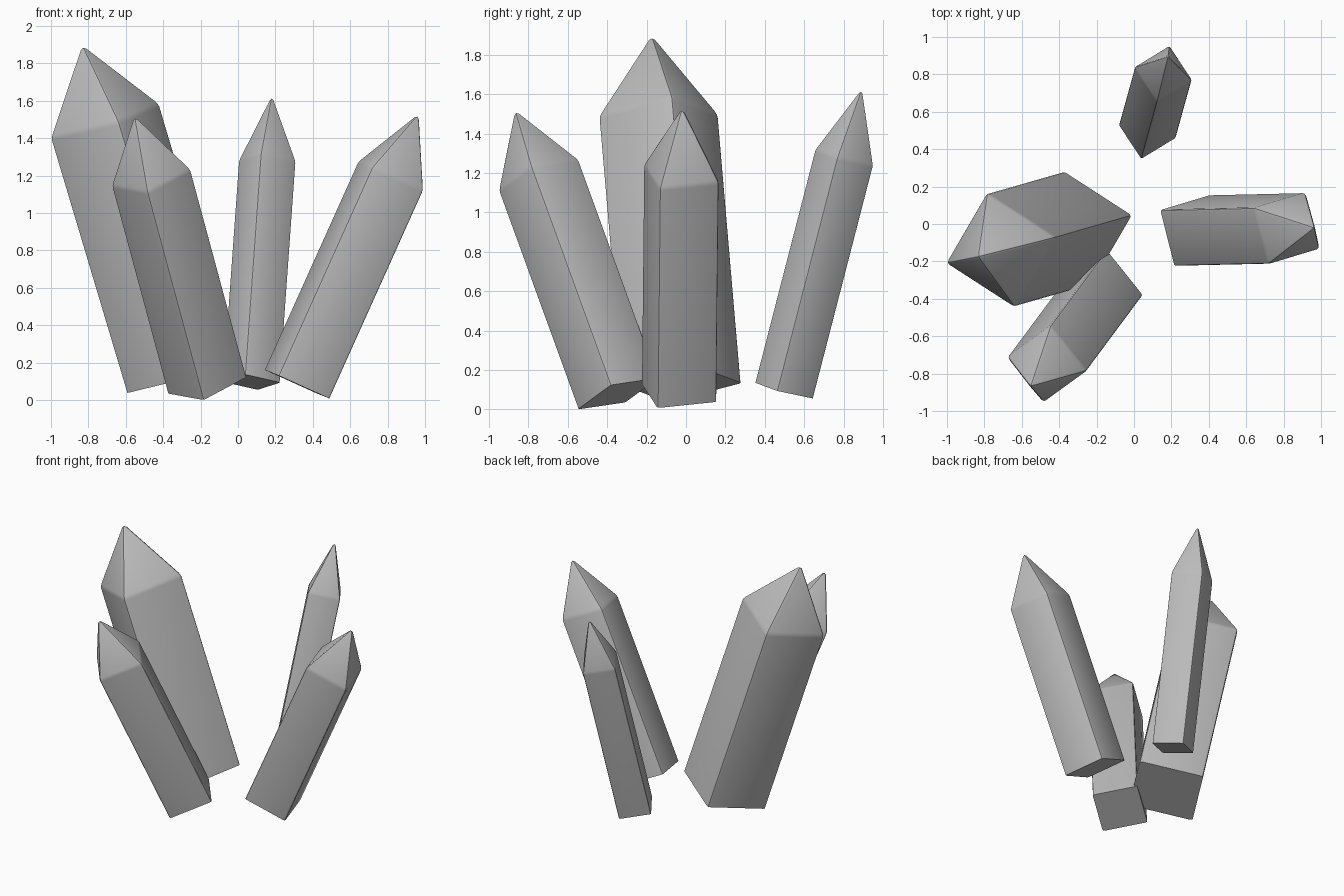
import bpy
import bmesh
import math
from mathutils import Vector

cube = bpy.data.objects.get("Cube")
if cube:
    bpy.data.objects.remove(cube, do_unlink=True)

stone = bpy.data.materials.new("grey crystal")
stone.use_nodes = True
GREY = (0.5, 0.5, 0.5, 1)
stone.diffuse_color = GREY
stone.node_tree.nodes["Principled BSDF"].inputs["Base Color"].default_value = GREY

SHOULDER = 0.768  # share of the length taken by the straight body


def crystal(name, base, tip, side_dir, width, bevel):
    """Square prism from base towards tip, ending in a four-sided point."""
    base, tip = Vector(base), Vector(tip)
    axis = tip - base
    n = axis.normalized()
    u = Vector(side_dir)
    u = (u - n * u.dot(n)).normalized()
    v = n.cross(u)
    corners = [(u * a + v * b) * width / 2
               for a, b in ((-1, -1), (1, -1), (1, 1), (-1, 1))]

    bm = bmesh.new()
    low = [bm.verts.new(base + c) for c in corners]
    high = [bm.verts.new(base + axis * SHOULDER + c) for c in corners]
    apex = bm.verts.new(tip)
    bottom = bm.faces.new(low[::-1])
    for i in range(4):
        j = (i + 1) % 4
        bm.faces.new((low[i], low[j], high[j], high[i]))
        bm.faces.new((high[i], high[j], apex))

    # Soften every edge except the cut base
    edges = [e for e in bm.edges if e not in bottom.edges[:]]
    bmesh.ops.bevel(bm, geom=edges, offset=bevel, offset_type='OFFSET',
                    segments=2, profile=0.5, affect='EDGES', clamp_overlap=True)
    bmesh.ops.recalc_face_normals(bm, faces=bm.faces[:])
    mesh = bpy.data.meshes.new(name)
    bm.to_mesh(mesh)
    bm.free()
    mesh.materials.append(stone)

    obj = bpy.data.objects.new(name, mesh)
    bpy.context.collection.objects.link(obj)
    bpy.ops.object.select_all(action='DESELECT')
    obj.select_set(True)
    bpy.context.view_layer.objects.active = obj
    bpy.ops.object.shade_smooth_by_angle(angle=math.radians(30))


crystal("large_left_crystal", (-0.305, -0.023, 0.13), (-0.835, -0.175, 1.905),
        (0.35, -0.23, 0.10), 0.445, 0.016)
crystal("front_crystal", (-0.165, -0.345, 0.08), (-0.555, -0.87, 1.525),
        (0.19, -0.24, -0.03), 0.312, 0.013)
crystal("right_crystal", (0.316, -0.035, 0.085), (0.968, -0.02, 1.535),
        (0.075, -0.295, -0.03), 0.312, 0.013)
crystal("back_crystal", (0.072, 0.498, 0.096), (0.182, 0.895, 1.635),
        (0.18, 0.11, -0.04), 0.224, 0.010)
